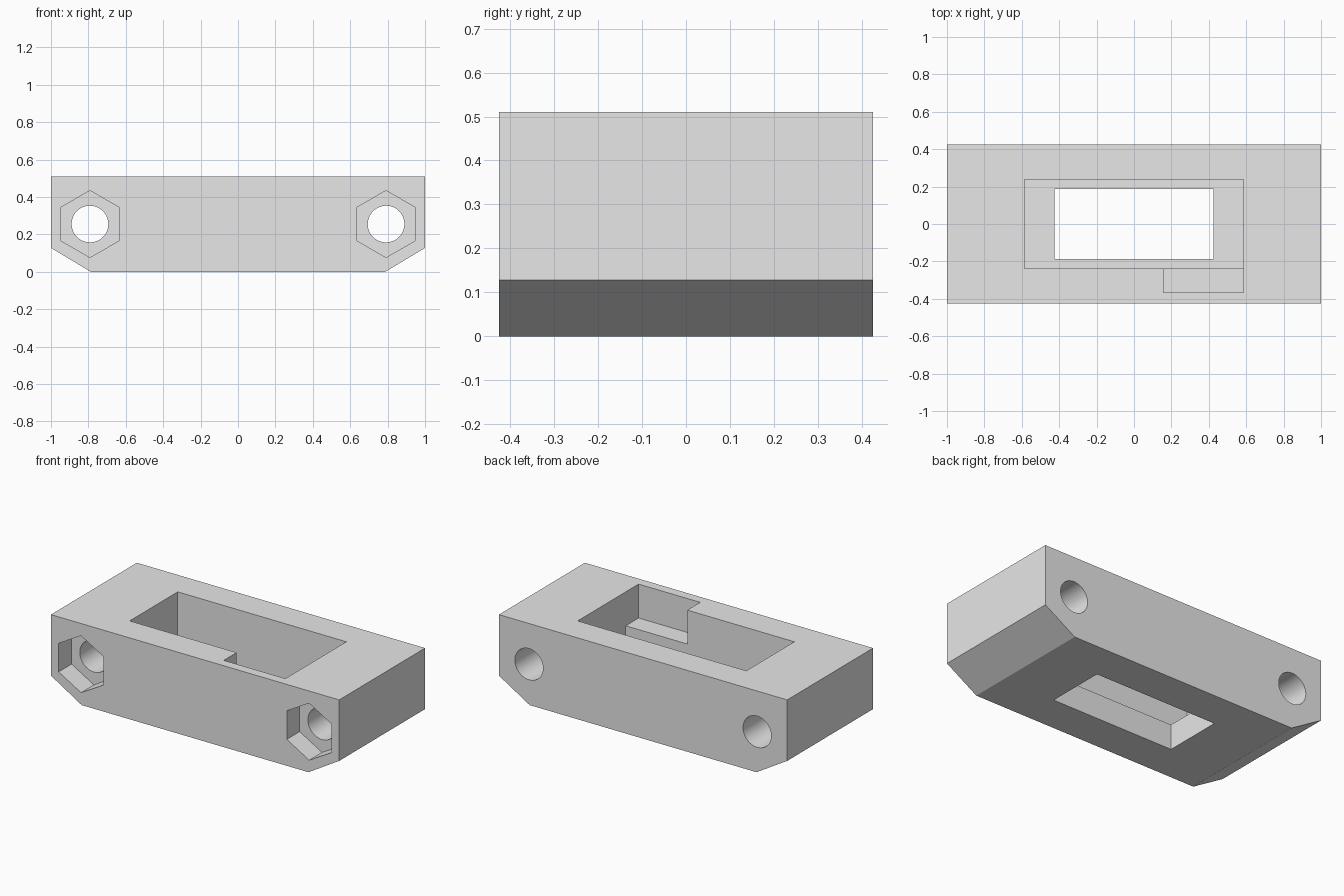
import bpy, bmesh, math
from mathutils import Vector

if "Cube" in bpy.data.objects:
    bpy.data.objects.remove(bpy.data.objects["Cube"])

U = 2 / 47                      # one design unit; the block is 47 x 20 x 12
HALF_X, HALF_Y, TOP = 23.5 * U, 10 * U, 12 * U
BOLT_X, BOLT_Z = 18.6 * U, 6 * U
OVER = 0.05                     # how far cutters run past the surface

grey = bpy.data.materials.new("light grey")
grey.use_nodes = True
grey.diffuse_color = (0.8, 0.8, 0.8, 1)
grey.node_tree.nodes["Principled BSDF"].inputs["Base Color"].default_value = (0.8, 0.8, 0.8, 1)


def prism(name, outline, y0, y1):
    """Closed prism from an (x, z) outline, running from y0 to y1."""
    bm = bmesh.new()
    face = bm.faces.new([bm.verts.new((x, y0, z)) for x, z in outline])
    extruded = bmesh.ops.extrude_face_region(bm, geom=[face])["geom"]
    verts = [v for v in extruded if isinstance(v, bmesh.types.BMVert)]
    bmesh.ops.translate(bm, verts=verts, vec=Vector((0, y1 - y0, 0)))
    bmesh.ops.recalc_face_normals(bm, faces=bm.faces)
    mesh = bpy.data.meshes.new(name)
    bm.to_mesh(mesh)
    bm.free()
    mesh.materials.append(grey)
    obj = bpy.data.objects.new(name, mesh)
    bpy.context.collection.objects.link(obj)
    return obj


def box(name, x0, x1, y0, y1, z0, z1):
    return prism(name, [(x0, z0), (x1, z0), (x1, z1), (x0, z1)], y0, y1)


def ring(cx, cz, radius, sides):
    """Regular polygon with a corner pointing straight up."""
    angles = [2 * math.pi * i / sides for i in range(sides)]
    return [(cx + radius * math.sin(a), cz + radius * math.cos(a)) for a in angles]


# Block with both lower side edges chamfered
right_side = [(18.5 * U, 0), (HALF_X, 3 * U), (HALF_X, TOP)]
left_side = [(-x, z) for x, z in reversed(right_side)]
block = prism("mounting_block", right_side + left_side, -HALF_Y, HALF_Y)

# Top pocket, side notch and the window through the floor
pocket_x, pocket_y = 13.75 * U, 5.6 * U
cutters = [
    box("pocket_cutter", -pocket_x, pocket_x, -pocket_y, pocket_y, 3.7 * U, TOP + OVER),
    box("notch_cutter", 3.7 * U, pocket_x, -8.6 * U, -pocket_y + OVER, 7 * U, TOP + OVER),
    box("window_cutter", -10 * U, 10 * U, -4.4 * U, 4.4 * U, -OVER, 6 * U),
]

# Bolt holes with hexagonal nut recesses in the front
for side in (-1, 1):
    cx = side * BOLT_X
    cutters.append(prism("bolt_hole_cutter", ring(cx, BOLT_Z, 2.3 * U, 64),
                         -HALF_Y - OVER, HALF_Y + OVER))
    cutters.append(prism("nut_recess_cutter", ring(cx, BOLT_Z, 4.2 * U, 6),
                         -HALF_Y - OVER, -HALF_Y + 3 * U))

# Cut everything, then discard the cutters
bpy.context.view_layer.objects.active = block
for cutter in cutters:
    cutter.hide_render = True
    mod = block.modifiers.new("cut", "BOOLEAN")
    mod.operation = "DIFFERENCE"
    mod.solver = "EXACT"
    mod.object = cutter
    bpy.ops.object.modifier_apply(modifier=mod.name)
    bpy.data.objects.remove(cutter)

bpy.ops.object.select_all(action="DESELECT")
block.select_set(True)
bpy.ops.object.shade_smooth_by_angle(angle=math.radians(25))
